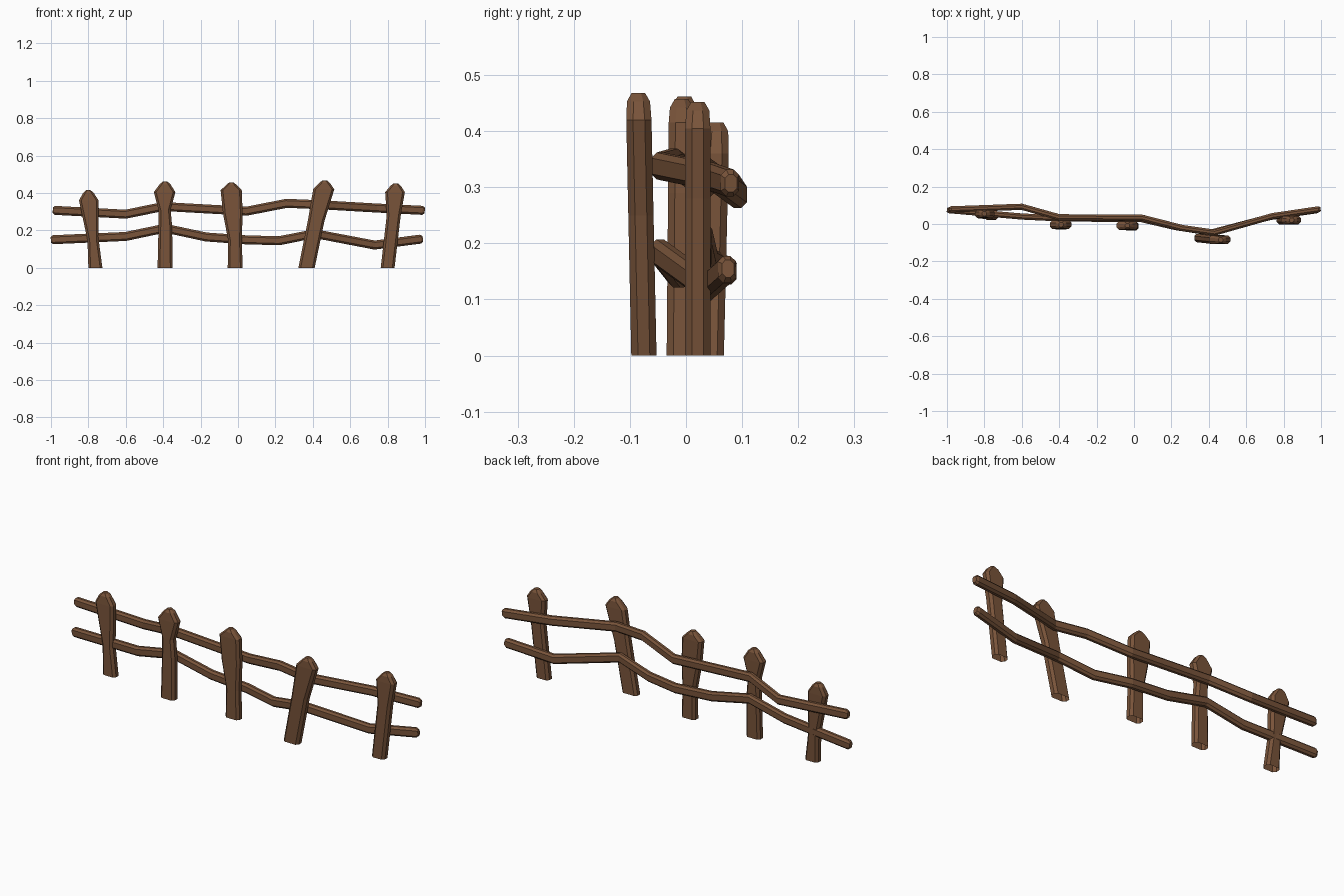
import bpy, bmesh
from mathutils import Vector

if "Cube" in bpy.data.objects:
    bpy.data.objects.remove(bpy.data.objects["Cube"])

wood = bpy.data.materials.new("wood")
wood.diffuse_color = (0.19, 0.088, 0.042, 1)
wood.use_nodes = True
wood.node_tree.nodes["Principled BSDF"].inputs["Base Color"].default_value = wood.diffuse_color


def octagon(hw, hd, c):
    """Rectangle of half sizes hw x hd with corners cut by c."""
    c = min(c, hw * 0.6, hd * 0.6)
    return [(hw, -hd + c), (hw, hd - c), (hw - c, hd), (-hw + c, hd),
            (-hw, hd - c), (-hw, -hd + c), (-hw + c, -hd), (hw - c, -hd)]


def loft(name, rings, cap_start=True):
    bm = bmesh.new()
    rows = [[bm.verts.new(p) for p in r] for r in rings]
    for a, b in zip(rows, rows[1:]):
        for i in range(len(a)):
            j = (i + 1) % len(a)
            bm.faces.new((a[i], a[j], b[j], b[i]))
    bm.faces.new(rows[-1])
    if cap_start:
        bm.faces.new(rows[0][::-1])
    bmesh.ops.recalc_face_normals(bm, faces=bm.faces[:])
    me = bpy.data.meshes.new(name)
    bm.to_mesh(me)
    bm.free()
    me.materials.append(wood)
    ob = bpy.data.objects.new(name, me)
    bpy.context.collection.objects.link(ob)


def post(name, y0, y1, tip_x, tip_z, sections):
    """sections: (z, left x, right x) from ground to shoulder, then a blunt peak."""
    rows = [((l + r) / 2, z, (r - l) / 2, 0.0225) for z, l, r in sections]
    rows += [(tip_x, tip_z - 0.015, 0.029, 0.0205), (tip_x, tip_z, 0.012, 0.012)]
    rings = []
    for cx, z, hw, hd in rows:
        cy = y0 + (y1 - y0) * z / tip_z
        rings.append([(cx + u, cy + v, z) for u, v in octagon(hw, hd, 0.012)])
    loft(name, rings, cap_start=False)


def rail(name, pts):
    """Chamfered plank swept along pts, with blunted ends."""
    P = [Vector(p) for p in pts]
    n = 0.012
    d0, d1 = (P[1] - P[0]).normalized(), (P[-1] - P[-2]).normalized()
    path = [(P[0], 0.65), (P[0] + d0 * n, 1)] + [(p, 1) for p in P[1:-1]]
    path += [(P[-1] - d1 * n, 1), (P[-1], 0.65)]
    rings = []
    for i, (p, s) in enumerate(path):
        a = path[max(i - 1, 0)][0]
        b = path[min(i + 1, len(path) - 1)][0]
        d1, d2 = (p - a), (b - p)
        t = (d1.normalized() + d2.normalized()).normalized()
        side = Vector((0, 0, 1)).cross(t).normalized()
        up = t.cross(side)
        rings.append([p + side * u + up * v
                      for u, v in octagon(0.0165 * s, 0.024 * s, 0.010 * s)])
    loft(name, rings)


# Posts, left to right
post("post_1", 0.045, 0.055, -0.80, 0.415,
     [(0, -0.80, -0.725), (0.15, -0.805, -0.745), (0.36, -0.85, -0.745)])
post("post_2", -0.008, -0.003, -0.39, 0.462,
     [(0, -0.43, -0.35), (0.22, -0.425, -0.352), (0.31, -0.425, -0.36), (0.405, -0.45, -0.335)])
post("post_3", -0.012, -0.008, -0.035, 0.457,
     [(0, -0.055, 0.025), (0.15, -0.053, 0.02), (0.29, -0.08, 0.025), (0.415, -0.093, 0.02)])
post("post_4", -0.075, -0.085, 0.463, 0.468,
     [(0, 0.323, 0.41), (0.25, 0.373, 0.462), (0.42, 0.402, 0.515)])
post("post_5", 0.021, 0.021, 0.843, 0.452,
     [(0, 0.763, 0.837), (0.28, 0.795, 0.87), (0.405, 0.787, 0.892)])

# Rails behind the posts
rail("upper_rail", [(-0.99, 0.078, 0.308), (-0.60, 0.092, 0.287), (-0.40, 0.036, 0.328),
                    (0.045, 0.033, 0.303), (0.26, -0.022, 0.345), (0.43, -0.046, 0.338),
                    (0.74, 0.042, 0.32), (0.997, 0.08, 0.307)])
rail("lower_rail", [(-1.0, 0.075, 0.15), (-0.60, 0.04, 0.168), (-0.39, 0.03, 0.212),
                    (-0.17, 0.028, 0.165), (0.04, 0.026, 0.15), (0.22, -0.016, 0.145),
                    (0.41, -0.046, 0.183), (0.73, 0.038, 0.122), (0.987, 0.075, 0.155)])
